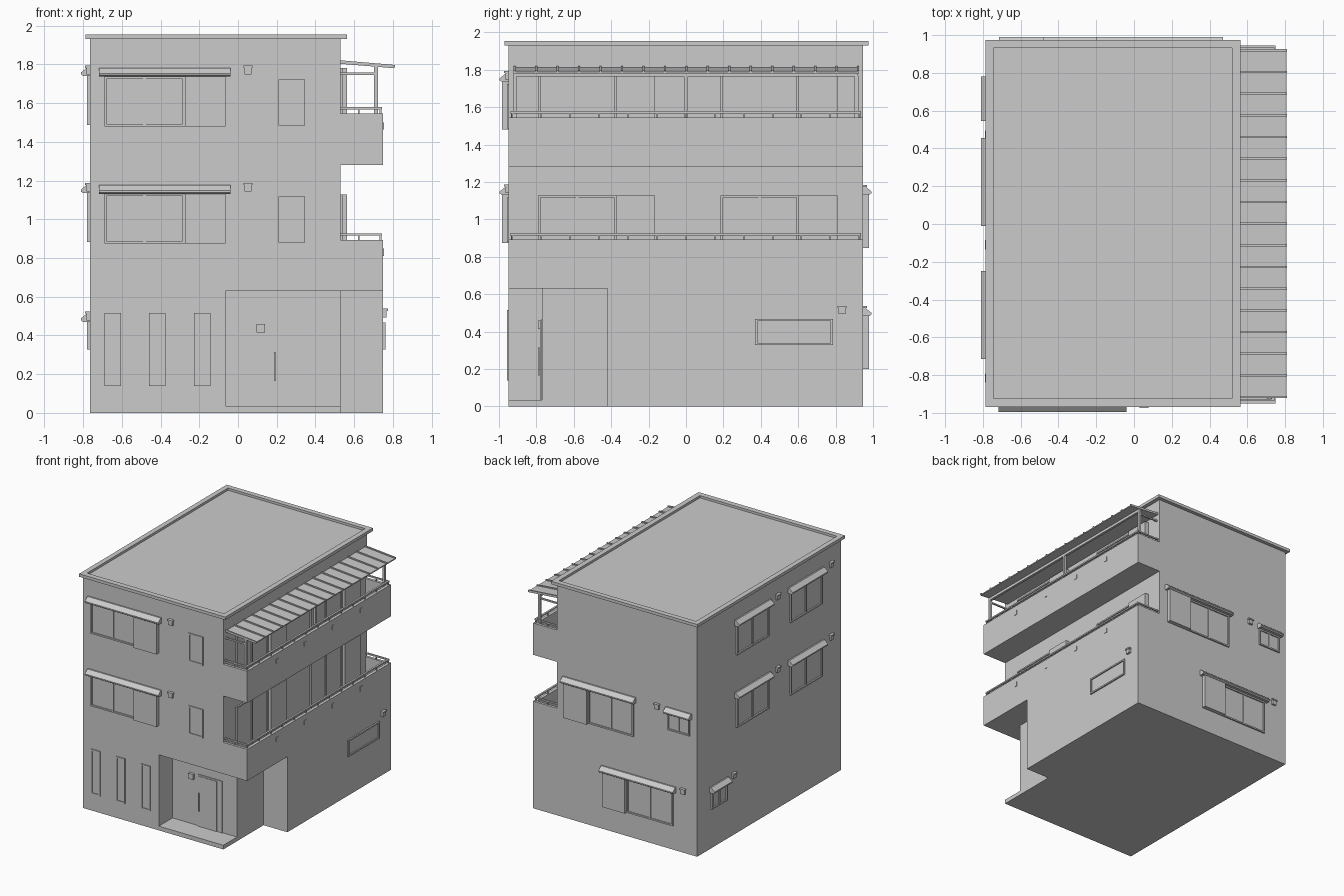
import bpy, bmesh
from mathutils import Vector

if "Cube" in bpy.data.objects:
    bpy.data.objects.remove(bpy.data.objects["Cube"])

X0, X1, XB = -0.765, 0.53, 0.75      # left wall, upper right wall, balcony edge
Y0, Y1 = -0.95, 0.945

# wall frames: (axis along the wall, outward direction, wall plane)
FRONT = ('x', -1, Y0)
BACK = ('x', 1, Y1)
LEFT = ('y', -1, X0)
RIGHT = ('y', 1, XB)
DOORS = ('y', 1, X1)
PORCH = ('x', -1, -0.77)


def link(name, bm):
    bmesh.ops.recalc_face_normals(bm, faces=bm.faces)
    me = bpy.data.meshes.new(name)
    bm.to_mesh(me)
    bm.free()
    ob = bpy.data.objects.new(name, me)
    bpy.context.collection.objects.link(ob)
    return ob


def prism(name, profile, offset):
    bm = bmesh.new()
    f = bm.faces.new([bm.verts.new(p) for p in profile])
    ext = bmesh.ops.extrude_face_region(bm, geom=[f])
    vs = [g for g in ext['geom'] if isinstance(g, bmesh.types.BMVert)]
    bmesh.ops.translate(bm, vec=offset, verts=vs)
    return link(name, bm)


def box(name, x0, x1, y0, y1, z0, z1):
    return prism(name, [(x0, y0, z0), (x1, y0, z0), (x1, y1, z0), (x0, y1, z0)],
                 Vector((0, 0, z1 - z0)))


def pt(wall, u, w, z):
    axis, s, plane = wall
    return Vector((u, plane + s * w, z) if axis == 'x' else (plane + s * w, u, z))


def wprism(name, wall, u0, u1, prof):
    """Extrude an (outward, z) profile along a wall."""
    return prism(name, [pt(wall, u0, w, z) for w, z in prof],
                 pt(wall, u1, 0, 0) - pt(wall, u0, 0, 0))


def wbox(name, wall, u0, u1, z0, z1, w1, w0=-0.004):
    return wprism(name, wall, u0, u1, [(w0, z0), (w1, z0), (w1, z1), (w0, z1)])


def cut(ob, *boxes):
    for b in boxes:
        c = box('cutter', *b)
        c.hide_render = True
        m = ob.modifiers.new('cut', 'BOOLEAN')
        m.operation, m.solver, m.object = 'DIFFERENCE', 'EXACT', c
        bpy.context.view_layer.objects.active = ob
        bpy.ops.object.modifier_apply(modifier=m.name)
        bpy.data.objects.remove(c)


def window(wall, u0, u1, z0, z1, mullion=True, d=0.012, t=0.012):
    wbox('window_pane', wall, u0 + t, u1 - t, z0 + t, z1 - t, 0.002)
    wbox('window_frame_side', wall, u0, u0 + t, z0, z1, d)
    wbox('window_frame_side', wall, u1 - t, u1, z0, z1, d)
    wbox('window_sill', wall, u0 + t, u1 - t, z0, z0 + t, d)
    wbox('window_head', wall, u0 + t, u1 - t, z1 - t, z1, d)
    if mullion:
        m = (u0 + u1) / 2
        wbox('window_mullion', wall, m - 0.007, m + 0.007, z0 + t, z1 - t, d * 0.75)


def hood(wall, u0, u1, z):
    wprism('window_hood', wall, u0, u1,
           [(-0.004, z), (0.035, z), (0.046, z + 0.008), (0.046, z + 0.018), (0.012, z + 0.046),
            (-0.004, z + 0.046)])


def vent(wall, u, z):
    wbox('vent_body', wall, u - 0.019, u + 0.019, z - 0.022, z + 0.012, 0.018)
    wbox('vent_cap', wall, u - 0.024, u + 0.024, z + 0.012, z + 0.023, 0.024)


def shutter_window(wall, u0, um, u1, z0, z1):
    window(wall, u0, um, z0, z1)
    wbox('shutter_case', wall, um, u1, z0, z1, 0.034)


# main body: one block with porch, carport corner and balcony voids cut away
body = box('house_body', X0, XB, Y0, Y1, 0, 1.93)
cut(body,
    (-0.065, X1, -1.1, -0.77, 0.035, 0.63),        # porch
    (X1, 0.9, -1.1, -0.42, -0.1, 0.63),            # corner passage
    (X1, 0.9, -1.1, 1.1, 0.893, 1.28),             # middle balcony opening
    (X1, 0.9, -1.1, 1.1, 1.545, 2.1),              # above the upper balcony
    (X1, 0.725, Y0 + 0.022, Y1 - 0.022, 0.68, 1.0),   # balcony wells
    (X1, 0.725, Y0 + 0.022, Y1 - 0.022, 1.325, 1.7))

# flat roof with a raised rim
roof = box('roof_slab', -0.787, 0.563, -0.97, 0.975, 1.93, 1.955)
cut(roof, (-0.745, 0.52, -0.925, 0.932, 1.936, 2.1))

# front: slot windows, door, lamp
for u in (-0.647, -0.417, -0.185):
    window(FRONT, u - 0.042, u + 0.042, 0.14, 0.515, False, d=0.008)
wbox('entrance_door', PORCH, 0.165, 0.395, 0.035, 0.465, 0.006)
wbox('door_leaf', PORCH, 0.177, 0.35, 0.035, 0.453, 0.01)
wbox('door_handle', PORCH, 0.185, 0.194, 0.165, 0.315, 0.022, 0.012)
for z in (0.18, 0.295):
    wbox('handle_bracket', PORCH, 0.186, 0.193, z, z + 0.008, 0.013)
wbox('porch_lamp', PORCH, 0.095, 0.14, 0.415, 0.46, 0.022)

# the two upper storeys repeat
for z in (0.875, 1.48):
    shutter_window(FRONT, -0.69, -0.275, -0.065, z, z + 0.256)
    hood(FRONT, -0.717, -0.04, z + 0.256)
    vent(FRONT, 0.052, z + 0.29)
    window(FRONT, 0.21, 0.345, z + 0.005, z + 0.243, False, d=0.008)
    for a, b in ((-0.01, 0.455), (-0.715, -0.25)):
        window(LEFT, a + 0.022, b - 0.022, z + 0.008, z + 0.26, d=0.014)
        hood(LEFT, a, b, z + 0.26)
        vent(LEFT, a - 0.1, z + 0.29)

# left ground floor
window(LEFT, 0.56, 0.765, 0.328, 0.47, d=0.014)
hood(LEFT, 0.545, 0.78, 0.47)
vent(LEFT, 0.47, 0.5)

# back
shutter_window(BACK, -0.18, 0.235, 0.45, 0.847, 1.132)
hood(BACK, -0.2, 0.472, 1.132)
window(BACK, -0.7, -0.495, 0.99, 1.132)
hood(BACK, -0.715, -0.48, 1.132)
vent(BACK, -0.40, 1.16)
shutter_window(BACK, -0.545, -0.12, 0.09, 0.2, 0.483)
hood(BACK, -0.57, 0.115, 0.483)
vent(BACK, -0.64, 0.515)

# right ground floor
window(RIGHT, 0.37, 0.785, 0.328, 0.468, False)
vent(RIGHT, 0.835, 0.515)

# balconies: sliding doors, drains, handrails
for floor, top in ((0.68, 0.893), (1.325, 1.545)):
    for a in (-0.79, 0.185):
        shutter_window(DOORS, a, a + 0.417, a + 0.625, floor, top + 0.235)
    for y in (-0.555, -0.185, 0.18, 0.55):
        wbox('overflow_drain', RIGHT, y - 0.014, y + 0.014, top - 0.082, top - 0.045, 0.004)
    box('handrail', 0.728, 0.744, -0.938, 0.935, top + 0.022, top + 0.034)
    for i in range(13):
        y = -0.93 + i * 1.857 / 12
        box('handrail_post', 0.732, 0.740, y - 0.004, y + 0.004, top - 0.002, top + 0.024)
    for y in (-0.938, 0.923):
        box('handrail_return', X1, 0.728, y, y + 0.012, top + 0.022, top + 0.034)
        box('handrail_post', 0.62, 0.628, y + 0.002, y + 0.01, top - 0.002, top + 0.024)

# sloping balcony canopy with ribs, posts and beam
ya, yb = -0.922, 0.926
canopy_wall = ('y', 1, 0)
wprism('canopy_sheet', canopy_wall, ya, yb,
       [(X1 - 0.004, 1.803), (0.808, 1.78), (0.808, 1.789), (X1 - 0.004, 1.812)])
for i in range(17):
    y = ya + 0.006 + i * (yb - ya - 0.012) / 16
    wprism('canopy_rib', canopy_wall, y - 0.006, y + 0.006,
           [(X1 - 0.004, 1.81), (0.81, 1.786), (0.81, 1.797), (X1 - 0.004, 1.821)])
box('canopy_beam', 0.702, 0.722, -0.922, 0.92, 1.765, 1.789)
for y in (-0.915, 0.0, 0.912):
    box('canopy_post', 0.702, 0.722, y - 0.01, y + 0.01, 1.325, 1.77)
for y in (-0.915, 0.912):
    box('canopy_brace', X1, 0.704, y - 0.006, y + 0.006, 1.745, 1.757)
